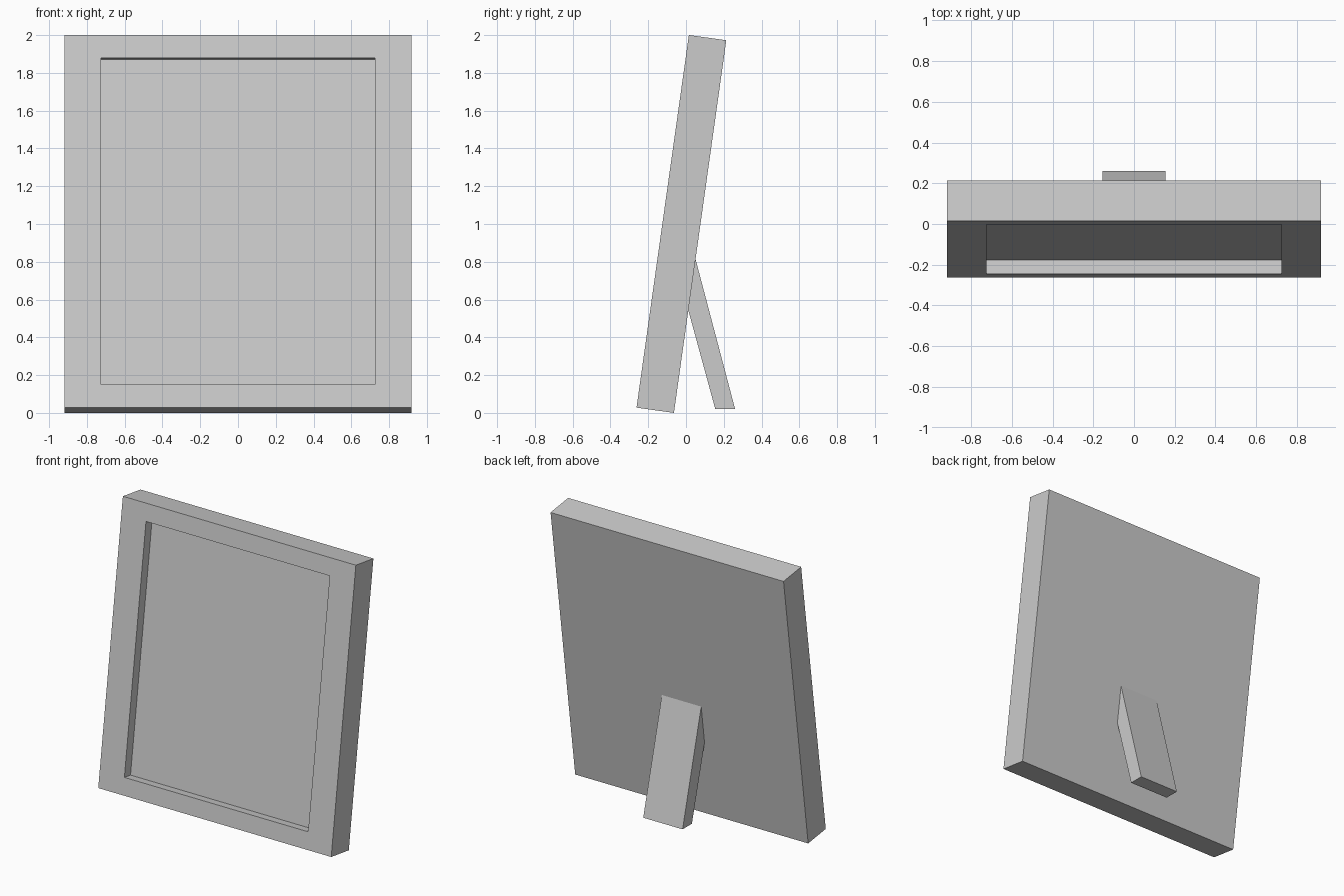
import bpy, bmesh, math
from mathutils import Matrix, Vector

if "Cube" in bpy.data.objects:
    bpy.data.objects.remove(bpy.data.objects["Cube"], do_unlink=True)

TILT = math.radians(8)
WIDTH, HEIGHT, DEPTH = 1.836, 1.992, 0.2
OPENING_HALF_WIDTH, BORDER, RECESS = 0.724, 0.173, 0.07

# Single plain grey
grey = bpy.data.materials.new("light_grey")
grey.use_nodes = True
color = (0.6, 0.6, 0.6, 1)
grey.diffuse_color = color
grey.node_tree.nodes["Principled BSDF"].inputs["Base Color"].default_value = color


def add_object(name, bm):
    bmesh.ops.recalc_face_normals(bm, faces=bm.faces)
    mesh = bpy.data.meshes.new(name)
    bm.to_mesh(mesh)
    bm.free()
    mesh.materials.append(grey)
    obj = bpy.data.objects.new(name, mesh)
    bpy.context.collection.objects.link(obj)
    return obj


# Frame: upright slab with its lower front edge on the local origin
bm = bmesh.new()
size = Vector((WIDTH, DEPTH, HEIGHT))
centre = Vector((0, DEPTH / 2, HEIGHT / 2))
bmesh.ops.create_cube(bm, size=1, matrix=Matrix.Translation(centre) @ Matrix.Diagonal(size).to_4x4())

# Recessed picture panel in the front face
bm.normal_update()
panel = min(bm.faces, key=lambda f: f.normal.y)
bmesh.ops.inset_individual(bm, faces=[panel], thickness=BORDER)
for v in panel.verts:
    v.co.x = math.copysign(OPENING_HALF_WIDTH, v.co.x)
walls = bmesh.ops.extrude_discrete_faces(bm, faces=[panel])
bmesh.ops.translate(bm, verts=walls["faces"][0].verts, vec=(0, RECESS, 0))

# Lean the frame back, lower rear edge resting on the ground
frame = add_object("picture_frame", bm)
frame.rotation_euler.x = -TILT
frame.location = (0, -0.262, DEPTH * math.sin(TILT))

# Rear support leg: slanted side profile, its top sunk into the frame
bm = bmesh.new()
profile = [(0.26, 0.02), (0.155, 0.02), (-0.01, 0.625), (0.041, 0.85)]
side = bm.faces.new([bm.verts.new((-0.155, y, z)) for y, z in profile])
leg = bmesh.ops.extrude_face_region(bm, geom=[side])
bmesh.ops.translate(bm, vec=(0.31, 0, 0),
                    verts=[g for g in leg["geom"] if isinstance(g, bmesh.types.BMVert)])
add_object("support_leg", bm)
